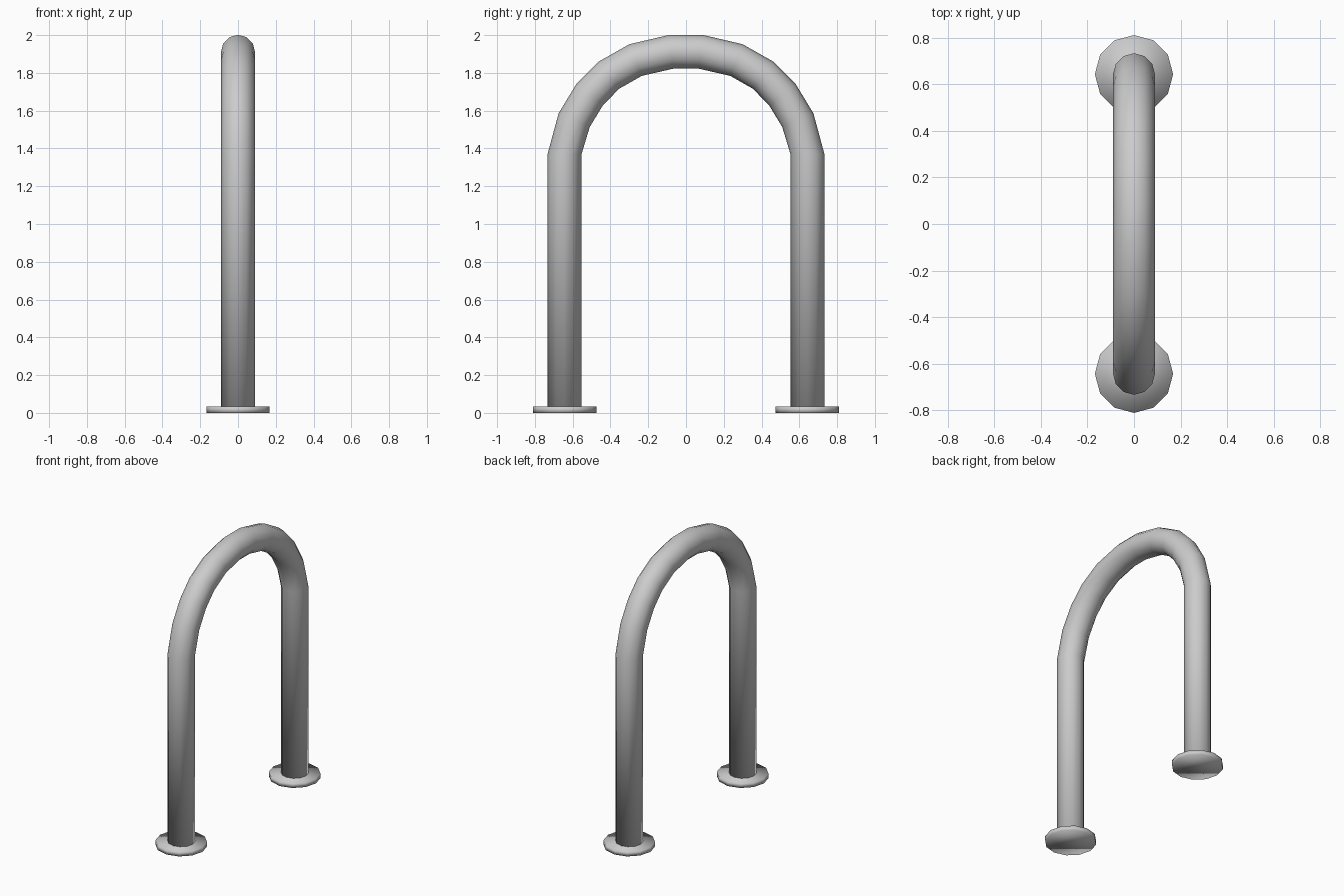
import bpy
import bmesh
from math import cos, sin, pi
from mathutils import Vector

SIDES = 12
TUBE_RADIUS = 0.09
LEG_Y = 0.643

cube = bpy.data.objects.get("Cube")
if cube:
    bpy.data.objects.remove(cube, do_unlink=True)

metal = bpy.data.materials.new("light_grey_metal")
metal.use_nodes = True
grey = (0.6, 0.6, 0.6, 1.0)
metal.diffuse_color = grey
metal.node_tree.nodes["Principled BSDF"].inputs["Base Color"].default_value = grey


def finish(bm, name):
    """Turn a bmesh into a smooth, coloured object."""
    bmesh.ops.recalc_face_normals(bm, faces=bm.faces)
    for face in bm.faces:
        face.smooth = True
    mesh = bpy.data.meshes.new(name)
    bm.to_mesh(mesh)
    bm.free()
    mesh.materials.append(metal)
    obj = bpy.data.objects.new(name, mesh)
    bpy.context.collection.objects.link(obj)
    return obj


def sweep(name, path, tangents):
    """Loft a round section along a path in the y-z plane."""
    bm = bmesh.new()
    rings = []
    for centre, along in zip(path, tangents):
        across = Vector((0, along.z, -along.y))
        ring = []
        for i in range(SIDES):
            a = 2 * pi * i / SIDES
            offset = Vector((cos(a), 0, 0)) + across * sin(a)
            ring.append(bm.verts.new(centre + offset * TUBE_RADIUS))
        rings.append(ring)
    for lower, upper in zip(rings, rings[1:]):
        for i in range(SIDES):
            j = (i + 1) % SIDES
            bm.faces.new((lower[i], lower[j], upper[j], upper[i]))
    bm.faces.new(rings[0])
    bm.faces.new(rings[-1])
    return finish(bm, name)


# Bent tube: one leg and half the arch, then mirrored front to back
half = [(LEG_Y, 0.01), (LEG_Y, 1.37), (0.592, 1.55), (0.51, 1.685),
        (0.408, 1.788), (0.267, 1.868), (0.077, 1.912)]
path = [Vector((0, y, z)) for y, z in half]
path += [Vector((0, -p.y, p.z)) for p in reversed(path)]
tangents = []
last = len(path) - 1
for i, p in enumerate(path):
    if i < 2:
        tangents.append(Vector((0, 0, 1)))
    elif i > last - 2:
        tangents.append(Vector((0, 0, -1)))
    else:
        into = (p - path[i - 1]).normalized()
        out = (path[i + 1] - p).normalized()
        tangents.append((into + out).normalized())
sweep("bent_tube", path, tangents)

# Round floor plates under both legs
for name, side in (("front_floor_plate", -1), ("back_floor_plate", 1)):
    bm = bmesh.new()
    bmesh.ops.create_cone(bm, cap_ends=True, segments=SIDES,
                          radius1=0.168, radius2=0.168, depth=0.033)
    bmesh.ops.translate(bm, verts=bm.verts, vec=(0, side * LEG_Y, 0.0165))
    finish(bm, name)
